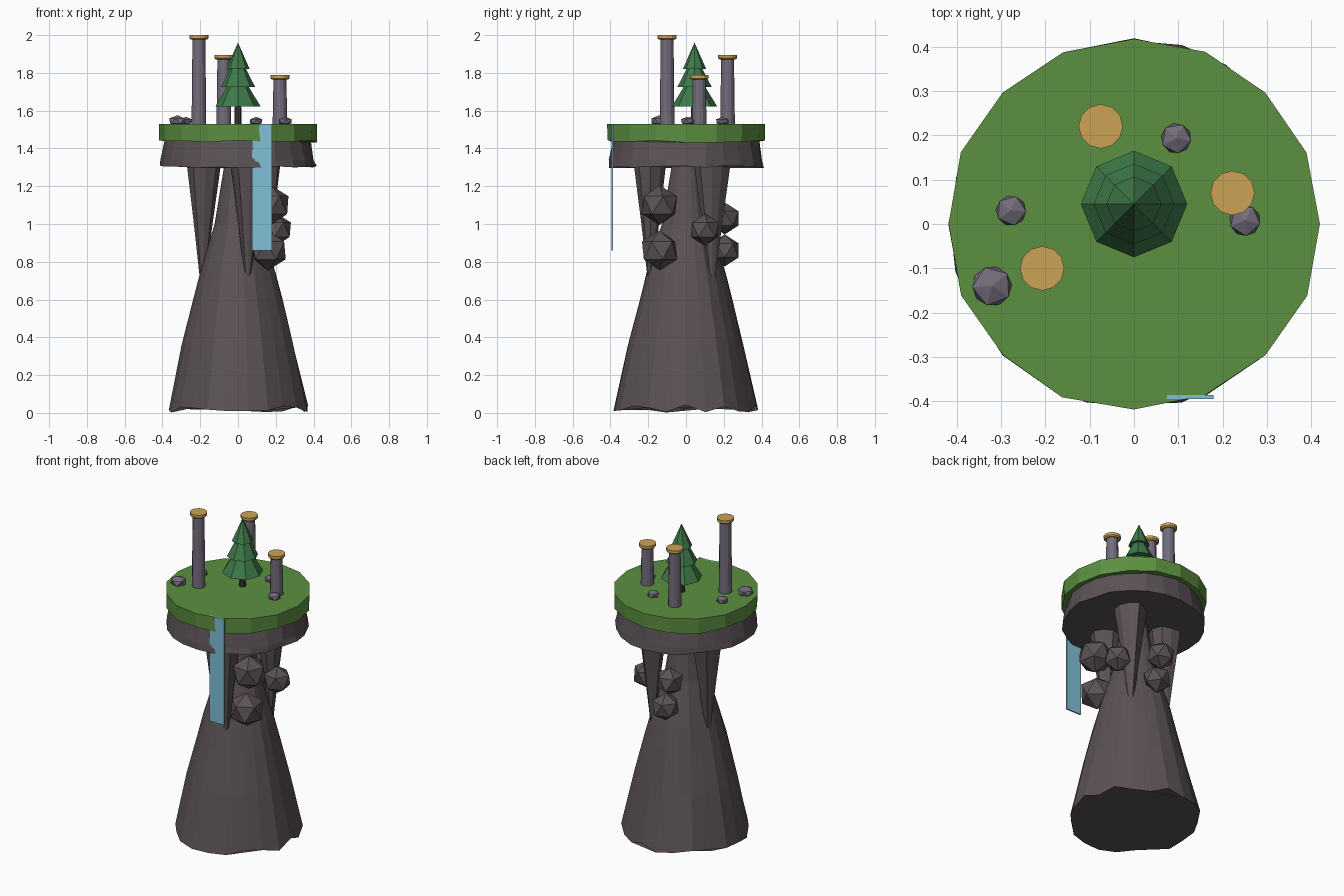
import bpy, bmesh, math, random
from mathutils import Matrix

if "Cube" in bpy.data.objects:
    bpy.data.objects.remove(bpy.data.objects["Cube"])

random.seed(4)


def material(name, r, g, b):
    m = bpy.data.materials.new(name)
    lin = [((c / 255 + 0.055) / 1.055) ** 2.4 for c in (r, g, b)]
    m.diffuse_color = (*lin, 1)
    m.use_nodes = True
    m.node_tree.nodes["Principled BSDF"].inputs["Base Color"].default_value = m.diffuse_color
    return m


ROCK = material("dark rock", 91, 82, 85)
GRASS = material("grass green", 92, 144, 65)
STONE = material("grey stone", 116, 109, 124)
GOLD = material("gold cap", 204, 162, 86)
WATER = material("water blue", 128, 192, 214)
PINE = material("pine green", 62, 122, 74)
TRUNK = material("dark trunk", 66, 56, 58)


def finish(bm, name, mat):
    bmesh.ops.recalc_face_normals(bm, faces=bm.faces[:])
    me = bpy.data.meshes.new(name)
    bm.to_mesh(me)
    bm.free()
    me.materials.append(mat)
    ob = bpy.data.objects.new(name, me)
    bpy.context.collection.objects.link(ob)
    return ob


def lathe(name, mat, profile, sides, x=0, y=0, flute=0.0, rough=0.0, ragged=0.0):
    """Faceted solid from (radius, z) rings; flute varies each side, ragged the first ring's height."""
    bm = bmesh.new()
    flutes = [1 + random.uniform(-flute, flute) for _ in range(sides)]
    rings = []
    for k, (r, z) in enumerate(profile):
        ring = []
        for i in range(sides):
            a = math.tau * i / sides
            rr = r * flutes[i] * (1 + random.uniform(-rough, rough))
            dz = random.uniform(0, ragged) if k == 0 else 0
            ring.append(bm.verts.new((x + rr * math.cos(a), y + rr * math.sin(a), z + dz)))
        rings.append(ring)
    for low, high in zip(rings, rings[1:]):
        for i in range(sides):
            j = (i + 1) % sides
            bm.faces.new((low[i], low[j], high[j], high[i]))
    bm.faces.new(rings[0][::-1])
    bm.faces.new(rings[-1])
    return finish(bm, name, mat)


def rock(name, mat, x, y, z, r, squash=1.0):
    bm = bmesh.new()
    bmesh.ops.create_icosphere(bm, subdivisions=1, radius=r)
    turn = Matrix.Rotation(random.uniform(0, math.tau), 4, 'Z')
    place = Matrix.Translation((x, y, z)) @ Matrix.Diagonal((1, 1, squash, 1)) @ turn
    bmesh.ops.transform(bm, matrix=place, verts=bm.verts[:])
    finish(bm, name, mat)


# Flared, fluted rock stem
lathe("stem", ROCK, [(0.375, 0.0), (0.30, 0.36), (0.242, 0.60), (0.205, 0.74),
                     (0.125, 1.0), (0.075, 1.31)], 22, flute=0.035, rough=0.012, ragged=0.05)

# Three hanging rock spikes under the plateau
for i in range(3):
    a = math.radians(45 + 120 * i)
    lathe(f"hanging_spike_{i + 1}", ROCK, [(0.008, 0.65), (0.05, 1.0), (0.09, 1.305)], 9,
          0.195 * math.cos(a), 0.195 * math.sin(a), flute=0.1)

# Boulders clinging to the stem
for i, b in enumerate([(0.175, -0.14, 1.1, 0.105), (0.16, -0.14, 0.86, 0.105), (0.205, 0.1, 0.97, 0.085),
                       (-0.03, 0.205, 1.03, 0.085), (0.0, 0.205, 0.86, 0.085)]):
    rock(f"boulder_{i + 1}", ROCK, *b)

# Plateau: rock skirt and grass slab
lathe("plateau_rock", ROCK, [(0.412, 1.295), (0.405, 1.34), (0.383, 1.45)], 24, rough=0.015, ragged=0.015)
lathe("plateau_grass", GRASS, [(0.417, 1.432), (0.42, 1.53)], 16, rough=0.007, ragged=0.012)

# Waterfall sheet
bm = bmesh.new()
bmesh.ops.create_cube(bm, size=1, matrix=Matrix.Translation((0.127, -0.39, 1.195))
                      @ Matrix.Diagonal((0.105, 0.009, 0.67, 1)))
finish(bm, "waterfall", WATER)

# Capped stone columns
for i, (x, y, top) in enumerate([(-0.207, -0.1, 2.0), (-0.075, 0.22, 1.895), (0.222, 0.07, 1.788)]):
    lathe(f"column_{i + 1}", STONE, [(0.039, 1.52), (0.034, top - 0.015)], 12, x, y)
    lathe(f"column_cap_{i + 1}", GOLD, [(0.042, top - 0.024), (0.05, top - 0.017), (0.05, top)], 12, x, y)

# Pine tree: trunk and three tiers
TX, TY = 0.0, 0.045
lathe("tree_trunk", TRUNK, [(0.02, 1.52), (0.016, 1.66)], 8, TX, TY)
for i, (r, z, top_r, top) in enumerate([(0.12, 1.622, 0.03, 1.77), (0.091, 1.725, 0.022, 1.86),
                                        (0.062, 1.82, 0.001, 1.958)]):
    lathe(f"tree_tier_{i + 1}", PINE, [(r, z), (top_r, top)], 8, TX, TY)

# Small stones on the grass
for i, (x, y, r) in enumerate([(-0.32, -0.14, 0.05), (-0.277, 0.03, 0.038),
                               (0.095, 0.193, 0.038), (0.25, 0.008, 0.039)]):
    rock(f"stone_{i + 1}", STONE, x, y, 1.54 + 0.1 * r, r, 0.62)
